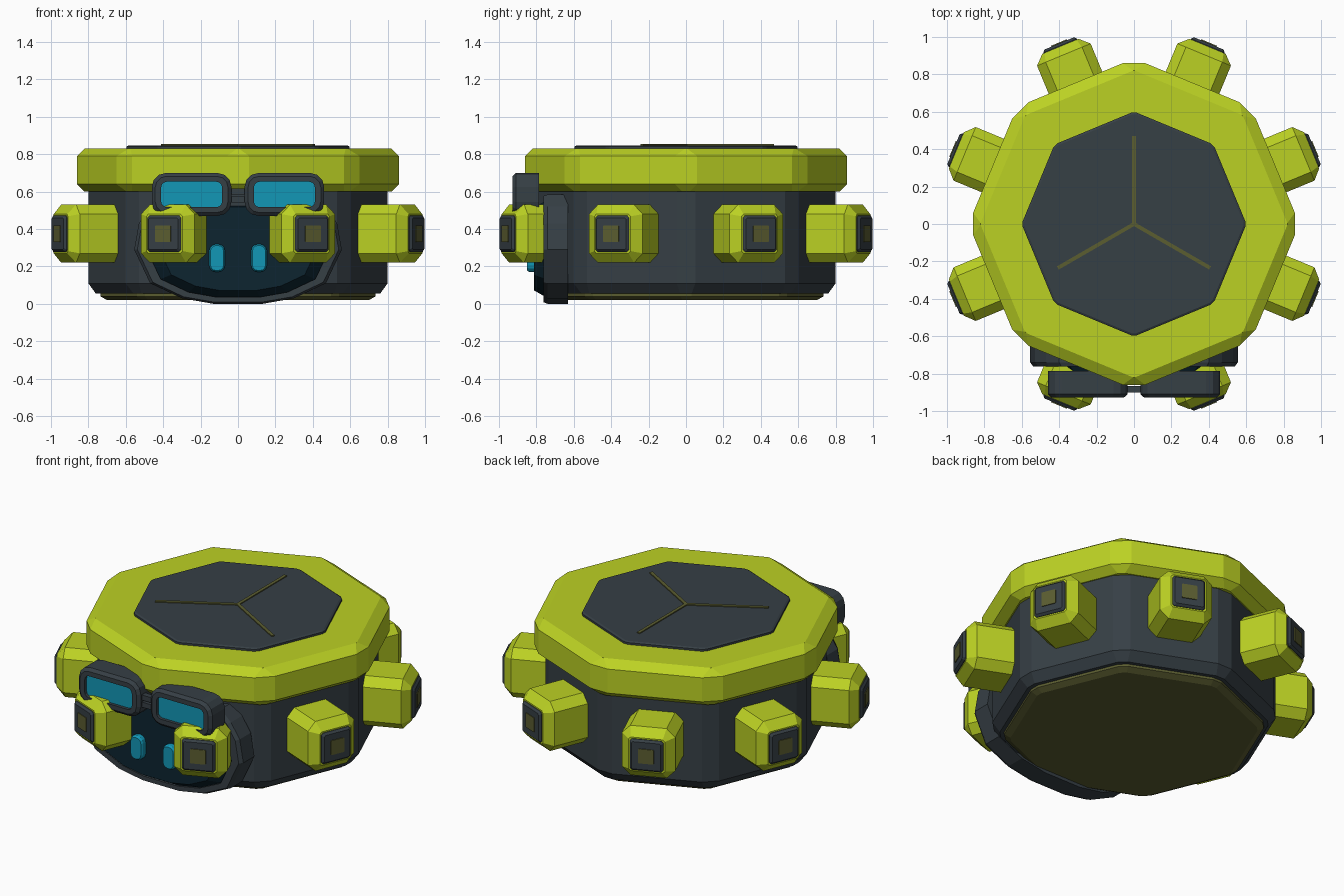
import bpy, bmesh, math
from mathutils import Matrix, Vector

if "Cube" in bpy.data.objects:
    bpy.data.objects.remove(bpy.data.objects["Cube"])


def material(name, rgb):
    m = bpy.data.materials.new(name)
    m.diffuse_color = (*rgb, 1)
    m.use_nodes = True
    m.node_tree.nodes["Principled BSDF"].inputs["Base Color"].default_value = m.diffuse_color
    return m


LIME = material("lime", (0.50, 0.64, 0.017))
SLATE = material("slate", (0.037, 0.050, 0.060))
OLIVE = material("olive", (0.105, 0.11, 0.03))
NAVY = material("navy", (0.004, 0.018, 0.030))
TEAL = material("teal", (0.006, 0.31, 0.47))


def loft(name, rings, mat, matrix=None, closed=False):
    """Skin equal-length point rings; cap the ends, or close into a hoop."""
    bm = bmesh.new()
    vs = [[bm.verts.new(p) for p in r] for r in rings]
    n = len(vs[0])
    pairs = list(zip(vs, vs[1:])) + ([(vs[-1], vs[0])] if closed else [])
    for a, b in pairs:
        for i in range(n):
            j = (i + 1) % n
            bm.faces.new((a[i], a[j], b[j], b[i]))
    if not closed:
        bm.faces.new(vs[0][::-1])
        bm.faces.new(vs[-1])
    bmesh.ops.remove_doubles(bm, verts=bm.verts, dist=0.0005)
    bmesh.ops.recalc_face_normals(bm, faces=bm.faces)
    if matrix:
        bm.transform(matrix)
        bmesh.ops.recalc_face_normals(bm, faces=bm.faces)
    me = bpy.data.meshes.new(name)
    bm.to_mesh(me)
    bm.free()
    me.materials.append(mat)
    ob = bpy.data.objects.new(name, me)
    bpy.context.collection.objects.link(ob)
    return ob


def octagon(r, c, z):
    """Octagon with a corner on each axis, each corner cut by half-width c."""
    pts = []
    for k in range(8):
        rot = Matrix.Rotation(math.radians(45 * k), 3, 'Z')
        pts += [rot @ Vector((r, s * c, z)) for s in (-1, 1)]
    return pts


def drum(name, profile, mat):
    return loft(name, [octagon(*p) for p in profile], mat)


def rect(w, h, c):
    """Rectangle outline with cut corners, half sizes w and h."""
    return [(w, c - h), (w, h - c), (w - c, h), (c - w, h),
            (-w, h - c), (-w, c - h), (c - w, -h), (w - c, -h)]


def round_rect(w, h, r, steps=3):
    pts = []
    for q, (sx, sz) in enumerate(((1, 1), (-1, 1), (-1, -1), (1, -1))):
        for i in range(steps + 1):
            a = math.pi / 2 * (q + i / steps)
            pts.append((sx * (w - r) + r * math.cos(a), sz * (h - r) + r * math.sin(a)))
    return pts


def facing(pts, y, cx=0, cz=0):
    return [(cx + a, y, cz + b) for a, b in pts]


def scaled(pts, k, cz=0.30):
    return [(a * k, cz + (b - cz) * k) for a, b in pts]


# Body, cap, base and top plate
drum("body", [(0.76, 0.03, 0.055), (0.80, 0.05, 0.11), (0.80, 0.05, 0.64)], SLATE)
drum("cap", [(0.82, 0.02, 0.60), (0.86, 0.06, 0.64), (0.86, 0.06, 0.79),
             (0.82, 0.005, 0.83)], LIME)
drum("base_plate", [(0.70, 0.02, 0.02), (0.735, 0.03, 0.04), (0.735, 0.03, 0.07)], OLIVE)
drum("top_plate", [(0.595, 0.015, 0.82), (0.595, 0.015, 0.842), (0.585, 0.01, 0.848)], SLATE)

# Three thin ribs on the top plate
for deg in (90, 210, 330):
    rib = [(0, -0.01), (0.47, -0.01), (0.47, 0.01), (0, 0.01)]
    loft("top_rib", [[(x, y, z) for x, y in rib] for z in (0.84, 0.854)], OLIVE,
         Matrix.Rotation(math.radians(deg), 4, 'Z'))

# Eight radial pods, each with a dark plate and an olive button
for k in range(8):
    m = Matrix.Rotation(math.radians(22.5 + 45 * k), 4, 'Z') @ Matrix.Translation((0, 0, 0.375))

    def radial(name, prof, mat):
        loft(name, [[(r, a, b) for a, b in rect(h, h, c)] for r, h, c in prof], mat, m)

    radial("pod", [(0.68, 0.155, 0.05), (0.98, 0.155, 0.05), (1.028, 0.105, 0.012)], LIME)
    radial("pod_plate", [(1.0, 0.097, 0.012), (1.032, 0.097, 0.012), (1.045, 0.085, 0.008)], SLATE)
    radial("pod_button", [(1.03, 0.045, 0.004), (1.05, 0.045, 0.004)], OLIVE)

# Face frame and inner panel
half = [(0.13, 0.0), (0.30, 0.03), (0.47, 0.11), (0.555, 0.29),
        (0.53, 0.43), (0.47, 0.52), (0.40, 0.585)]
outline = half + [(-x, z) for x, z in reversed(half)]
inner = scaled(outline, 0.88)
loft("face_frame", [facing(outline, -0.63), facing(outline, -0.74),
                    facing(scaled(outline, 0.97), -0.762), facing(inner, -0.762),
                    facing(inner, -0.63)], SLATE, closed=True)
loft("face_panel", [facing(inner, -0.64), facing(inner, -0.75),
                    facing(scaled(outline, 0.76), -0.812)], NAVY)
loft("chin", [facing(rect(0.05, 0.025, 0.02), y, 0, 0.088) for y in (-0.74, -0.79)], SLATE)

# Goggles, lenses and teeth, mirrored
for s in (-1, 1):
    gx, gz = 0.248 * s, 0.585
    loft("goggle_frame", [facing(round_rect(0.213, 0.115, 0.075), -0.787, gx, gz),
                          facing(round_rect(0.213, 0.115, 0.075), -0.91, gx, gz),
                          facing(round_rect(0.195, 0.097, 0.06), -0.927, gx, gz),
                          facing(round_rect(0.163, 0.068, 0.03), -0.927, gx, gz),
                          facing(round_rect(0.163, 0.068, 0.03), -0.787, gx, gz)],
         SLATE, closed=True)
    loft("lens", [facing(round_rect(0.165, 0.07, 0.03), y, gx, gz) for y in (-0.79, -0.908)], TEAL)
    loft("tooth", [facing(round_rect(0.043, 0.075, 0.038), -0.80, 0.112 * s, 0.245),
                   facing(round_rect(0.043, 0.075, 0.038), -0.838, 0.112 * s, 0.245),
                   facing(round_rect(0.035, 0.067, 0.030), -0.85, 0.112 * s, 0.245)], TEAL)

# Two bars joining the goggles
for z in (0.558, 0.602):
    loft("goggle_bridge", [facing(rect(0.06, 0.016, 0.004), y, 0, z) for y in (-0.865, -0.90)], SLATE)
